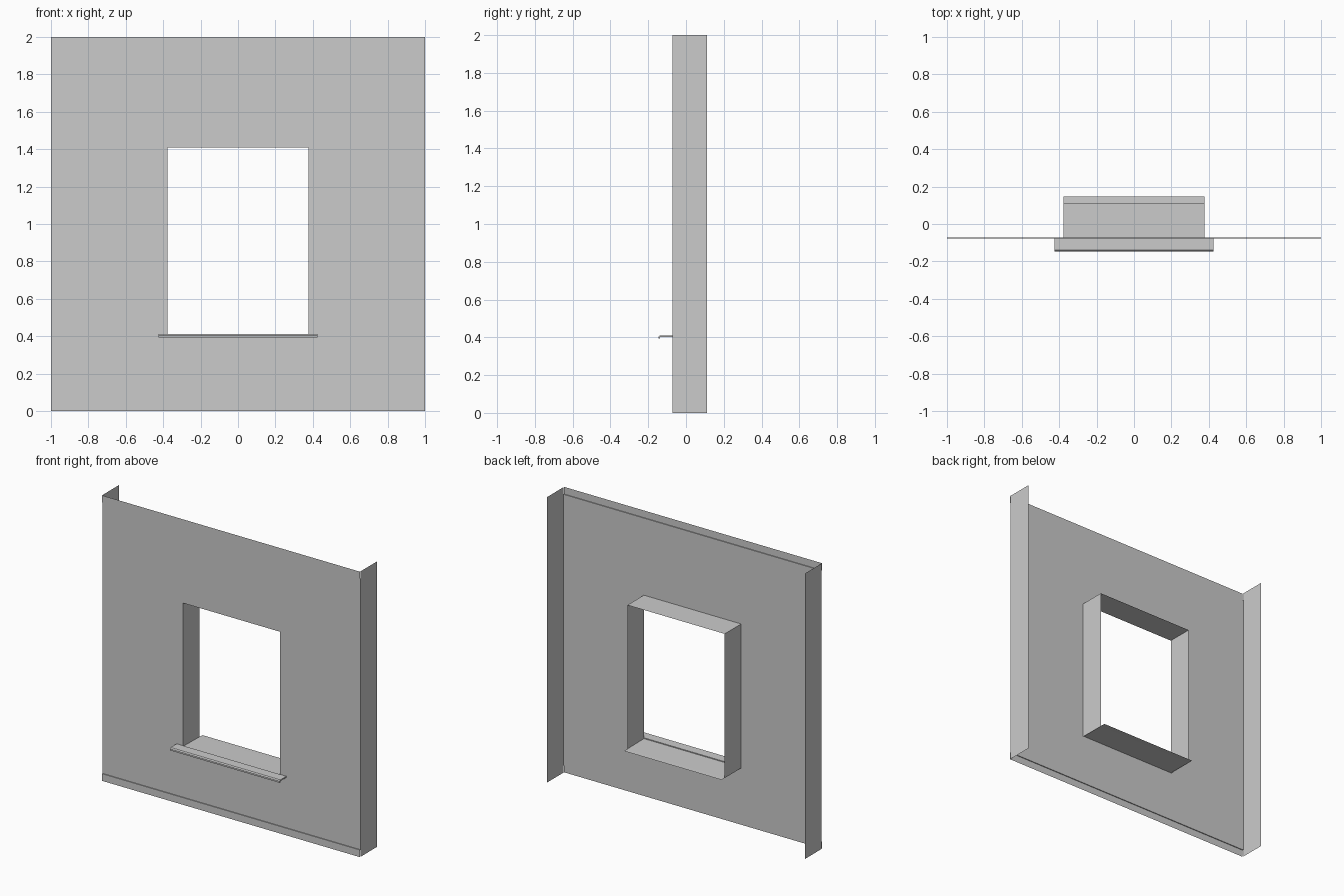
import bpy

if "Cube" in bpy.data.objects:
    bpy.data.objects.remove(bpy.data.objects["Cube"])

WALL_Y, BACK_Y = -0.072, 0.11      # sheet plane and rear edge of the returns
HX, Z0, Z1 = 0.377, 0.405, 1.41    # window opening


def mesh_object(name, verts, faces):
    me = bpy.data.meshes.new(name)
    me.from_pydata(verts, [], faces)
    me.update()
    ob = bpy.data.objects.new(name, me)
    bpy.context.collection.objects.link(ob)
    return ob


def sweep_x(name, profile, half, closed=False):
    """Sweep a (y, z) profile from -half to +half along x."""
    n = len(profile)
    verts = [(x, y, z) for x in (-half, half) for y, z in profile]
    faces = [(i, n + i, n + (i + 1) % n, (i + 1) % n) for i in range(n if closed else n - 1)]
    if closed:
        faces += [tuple(range(n)), tuple(range(2 * n - 1, n - 1, -1))]
    return mesh_object(name, verts, faces)


def side_sheet(name, x, z0, z1, flip):
    verts = [(x, WALL_Y, z0), (x, BACK_Y, z0), (x, BACK_Y, z1), (x, WALL_Y, z1)]
    return mesh_object(name, verts, [(3, 2, 1, 0) if flip else (0, 1, 2, 3)])


# Wall sheet: 3 x 3 cells without the middle one
xs, zs = [-1, -HX, HX, 1], [0.05, Z0, Z1, 1.95]
mesh_object("wall_panel",
            [(x, WALL_Y, z) for z in zs for x in xs],
            [(r * 4 + c, r * 4 + c + 1, r * 4 + c + 5, r * 4 + c + 4)
             for r in range(3) for c in range(3) if (r, c) != (1, 1)])

# Slightly raised edge strips with a small step
STEP_Y = WALL_Y - 0.006
sweep_x("top_strip", [(WALL_Y, 1.95), (STEP_Y, 1.95), (STEP_Y, 2)], 1)
sweep_x("bottom_strip", [(STEP_Y, 0), (STEP_Y, 0.05), (WALL_Y, 0.05)], 1)

# Outer side returns and window jambs
for side, s in (("left", -1), ("right", 1)):
    side_sheet(side + "_return", s, 0, 2, s < 0)
    side_sheet(side + "_jamb", s * HX, Z0 - 0.005, Z1, s > 0)

# Window head and inner sill
sweep_x("window_head", [(WALL_Y, Z1), (BACK_Y, Z1)][::-1], HX)
sweep_x("inner_sill", [(WALL_Y, Z0), (BACK_Y, 0.402), (0.146, 0.401)], HX)

# Projecting outer sill with a turned-down front lip
sweep_x("outer_sill", [(WALL_Y, 0.411), (WALL_Y, 0.402), (-0.136, 0.402), (-0.138, 0.393),
                       (-0.146, 0.393), (-0.146, 0.404), (-0.139, 0.411)], 0.425, True)
